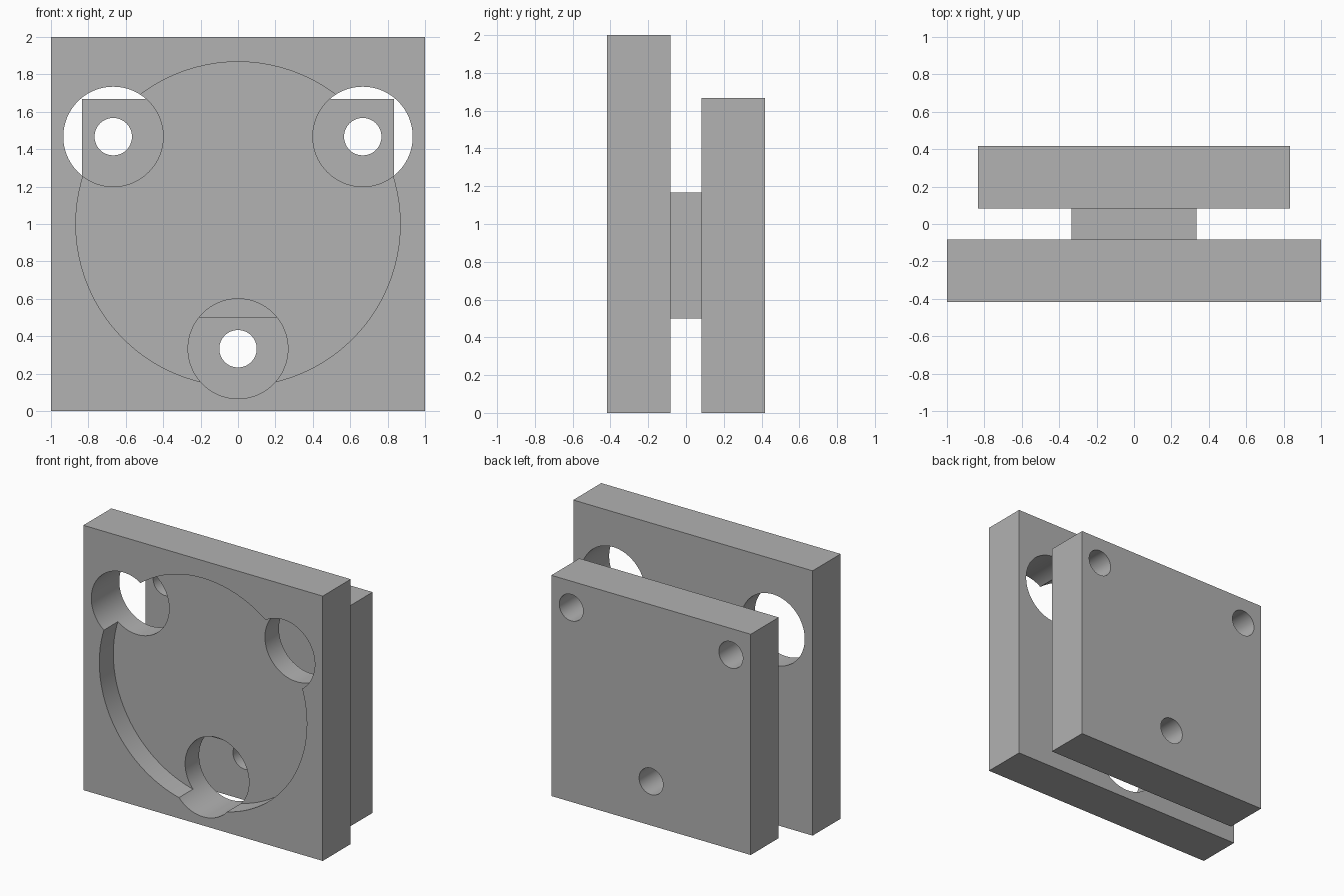
import bpy
import math

cube = bpy.data.objects.get("Cube")
if cube:
    bpy.data.objects.remove(cube, do_unlink=True)

# Single grey material
GREY = (0.445, 0.445, 0.445, 1.0)
grey = bpy.data.materials.new("plain_grey")
grey.use_nodes = True
grey.diffuse_color = GREY
grey.node_tree.nodes["Principled BSDF"].inputs["Base Color"].default_value = GREY

# Shared bolt pattern (x, z)
BOLTS = [(-0.667, 1.467), (0.667, 1.467), (0.0, 0.333)]


def block(name, half_width, y0, y1, z0, z1):
    """Box centred on x, spanning the given y and z ranges."""
    bpy.ops.mesh.primitive_cube_add(size=1, location=(0, (y0 + y1) / 2, (z0 + z1) / 2))
    obj = bpy.context.object
    obj.name = name
    obj.scale = (2 * half_width, y1 - y0, z1 - z0)
    bpy.ops.object.transform_apply(location=False, rotation=False, scale=True)
    obj.data.materials.append(grey)
    return obj


def bore(target, x, z, radius, y0, y1):
    """Cut a round hole along y between y0 and y1."""
    bpy.ops.mesh.primitive_cylinder_add(
        vertices=96, radius=radius, depth=y1 - y0,
        location=(x, (y0 + y1) / 2, z), rotation=(math.pi / 2, 0, 0))
    cutter = bpy.context.object
    cutter.name = "bore_cutter"
    cutter.hide_render = True
    cutter.data.materials.append(grey)
    mod = target.modifiers.new("bore", 'BOOLEAN')
    mod.operation = 'DIFFERENCE'
    mod.solver = 'EXACT'
    mod.object = cutter
    bpy.ops.object.select_all(action='DESELECT')
    target.select_set(True)
    bpy.context.view_layer.objects.active = target
    bpy.ops.object.modifier_apply(modifier=mod.name)
    bpy.data.objects.remove(cutter, do_unlink=True)


# Large front plate: shallow round recess and three wide clearance holes
front_plate = block("front_plate", 1.0, -0.417, -0.083, 0.0, 2.0)
bore(front_plate, 0, 1.0, 0.867, -0.6, -0.25)
for x, z in BOLTS:
    bore(front_plate, x, z, 0.267, -0.7, 0.2)
bpy.ops.object.shade_smooth_by_angle(angle=math.radians(30))

# Smaller back plate with three bolt holes
back_plate = block("back_plate", 0.833, 0.083, 0.417, 0.0, 1.667)
for x, z in BOLTS:
    bore(back_plate, x, z, 0.1, -0.2, 0.7)
bpy.ops.object.shade_smooth_by_angle(angle=math.radians(30))

# Spacer joining the plates
block("spacer_block", 0.333, -0.083, 0.083, 0.5, 1.167)
